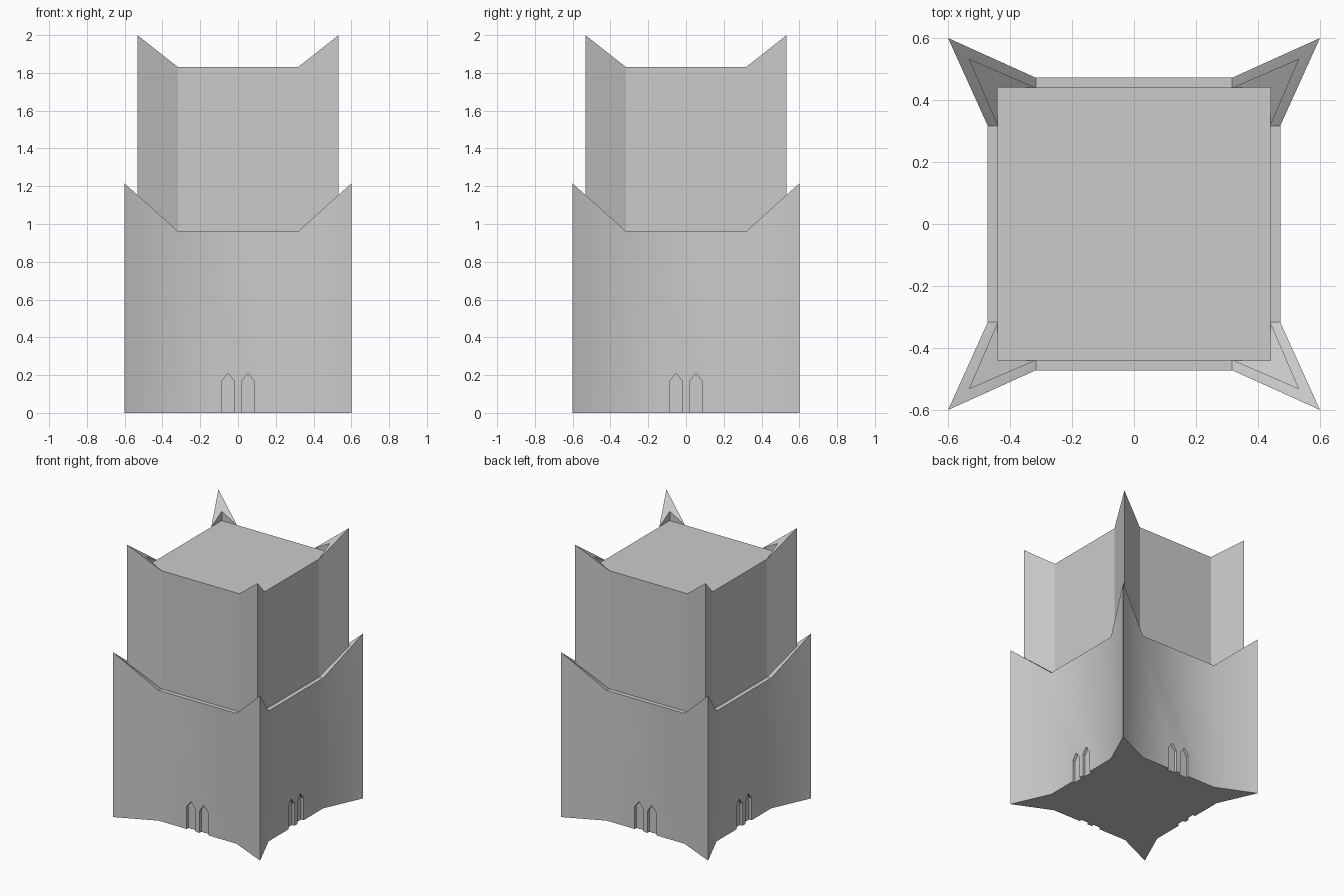
import bpy
import bmesh
from mathutils import Matrix, Vector
from math import pi, radians

old = bpy.data.objects.get("Cube")
if old:
    bpy.data.objects.remove(old, do_unlink=True)

stone = bpy.data.materials.new("grey stone")
stone.use_nodes = True
grey = (0.6, 0.6, 0.6, 1)
stone.diffuse_color = grey
stone.node_tree.nodes["Principled BSDF"].inputs["Base Color"].default_value = grey

FLAT = 0.317           # half width of the straight part of each wall
SKIRT, SKIRT_TIP = 0.472, 0.6
TOWER, TOWER_TIP = 0.44, 0.533
WINDOW_DEPTH = 0.02


def ring(bm, face, tip, z_flat, z_tip):
    """Four-pointed outline: two wall points and one corner point per side."""
    verts = []
    for side in range(4):
        turn = Matrix.Rotation(side * pi / 2, 3, "Z")
        for p in ((-FLAT, -face, z_flat), (FLAT, -face, z_flat), (tip, -tip, z_tip)):
            verts.append(bm.verts.new(turn @ Vector(p)))
    return verts


def bridge(bm, low, high):
    n = len(low)
    for i in range(n):
        j = (i + 1) % n
        bm.faces.new((low[i], low[j], high[j], high[i]))


def corners(loop):
    """Wall point, corner point, next wall point for every corner."""
    return [(loop[i], loop[i + 1], loop[(i + 2) % 12]) for i in range(1, 12, 3)]


def finish(bm, name):
    bmesh.ops.recalc_face_normals(bm, faces=bm.faces)
    mesh = bpy.data.meshes.new(name)
    bm.to_mesh(mesh)
    bm.free()
    obj = bpy.data.objects.new(name, mesh)
    bpy.context.collection.objects.link(obj)
    mesh.materials.append(stone)
    return obj


# Lower tier with raised corner points and a narrow ledge
bm = bmesh.new()
base = ring(bm, SKIRT, SKIRT_TIP, 0, 0)
rim = ring(bm, SKIRT, SKIRT_TIP, 0.96, 1.215)
ledge = ring(bm, TOWER, TOWER_TIP, 0.96, 1.13)
bridge(bm, base, rim)
bridge(bm, rim, ledge)
bm.faces.new(base)
for trio in corners(ledge):
    bm.faces.new(trio)
bm.faces.new([v for i, v in enumerate(ledge) if i % 3 != 2])
lower = finish(bm, "lower_tier")

# Upper tier: square roof with corner spikes standing around it
bm = bmesh.new()
foot = ring(bm, TOWER, TOWER_TIP, 0.9, 0.9)
crown = ring(bm, TOWER, TOWER_TIP, 1.83, 2.0)
bridge(bm, foot, crown)
bm.faces.new(foot)
roof = []
for a, tip, b in corners(crown):
    inner = Vector((tip.co.x, tip.co.y, 0)) * (TOWER / TOWER_TIP)
    notch = bm.verts.new(inner + Vector((0, 0, 1.898)))
    nook = bm.verts.new(inner + Vector((0, 0, 1.83)))
    for p, q in ((a, tip), (tip, b)):
        bm.faces.new((p, q, notch))
    for p in (a, b):
        bm.faces.new((p, notch, nook))
    roof += [a, nook, b]
bm.faces.new(roof)
finish(bm, "upper_tier")

# Paired pointed windows recessed into the foot of every wall
bm = bmesh.new()
outline = ((-0.035, -0.1), (0.035, -0.1), (0.035, 0.165), (0, 0.211), (-0.035, 0.165))
for side in range(4):
    turn = Matrix.Rotation(side * pi / 2, 3, "Z")
    for centre in (-0.053, 0.053):
        front, back = [
            [bm.verts.new(turn @ Vector((centre + x, -y, z))) for x, z in outline]
            for y in (0.6, SKIRT - WINDOW_DEPTH)
        ]
        bridge(bm, front, back)
        bm.faces.new(front)
        bm.faces.new(back)
cutter = finish(bm, "window_cutter")
cutter.hide_render = True

cut = lower.modifiers.new("windows", "BOOLEAN")
cut.operation = "DIFFERENCE"
cut.solver = "EXACT"
cut.object = cutter
bpy.ops.object.select_all(action="DESELECT")
lower.select_set(True)
bpy.context.view_layer.objects.active = lower
bpy.ops.object.modifier_apply(modifier=cut.name)
bpy.data.objects.remove(cutter, do_unlink=True)
bpy.ops.object.shade_smooth_by_angle(angle=radians(30))
